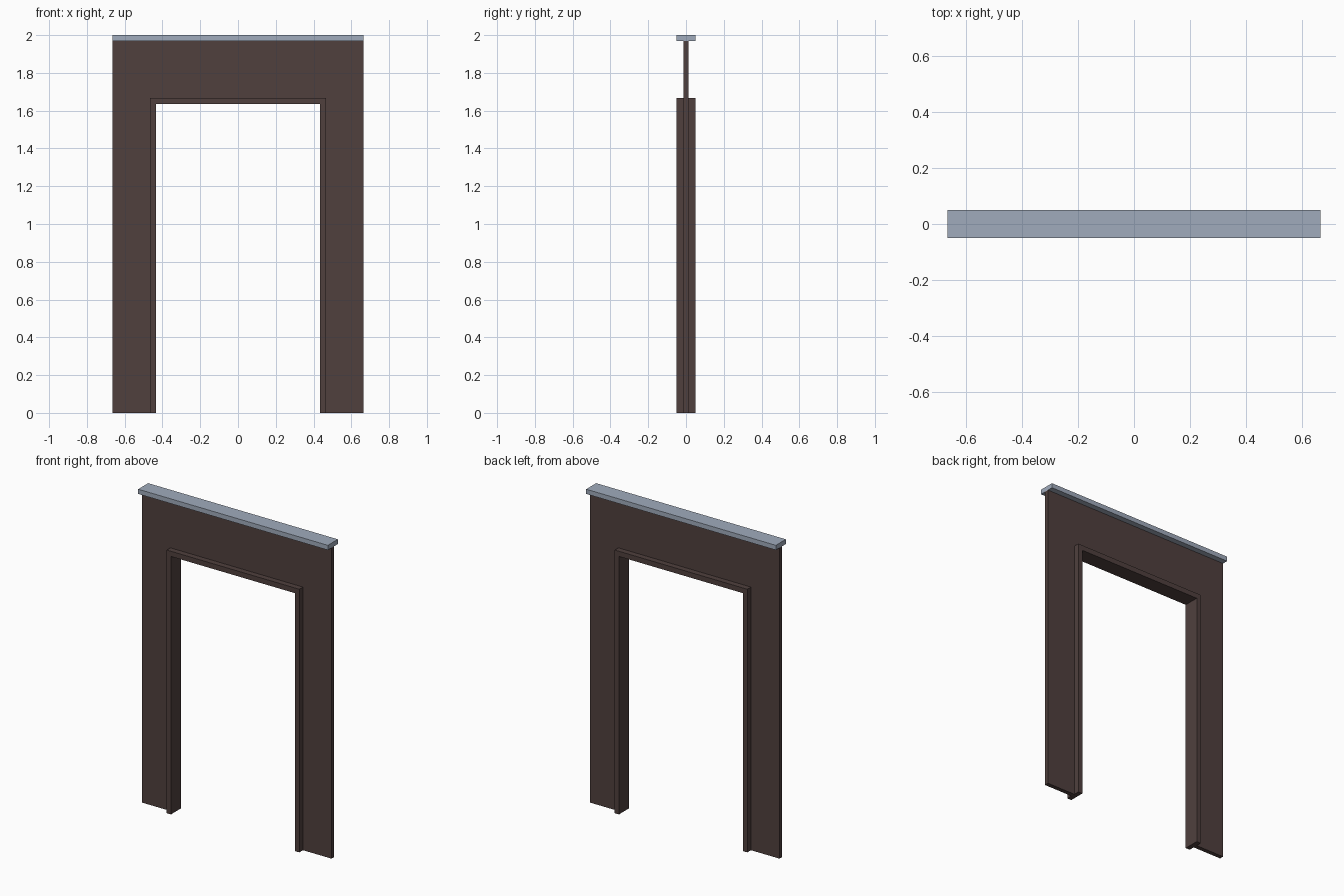
import bpy
import bmesh

cube = bpy.data.objects.get("Cube")
if cube:
    bpy.data.objects.remove(cube, do_unlink=True)


def make_material(name, color):
    mat = bpy.data.materials.new(name)
    mat.use_nodes = True
    mat.diffuse_color = color
    mat.node_tree.nodes["Principled BSDF"].inputs["Base Color"].default_value = color
    return mat


def extrude_profile(name, profile, depth, mat):
    """Extrude an (x, z) outline along y, centred on y = 0."""
    bm = bmesh.new()
    face = bm.faces.new([bm.verts.new((x, -depth / 2, z)) for x, z in profile])
    result = bmesh.ops.extrude_face_region(bm, geom=[face])
    verts = [v for v in result["geom"] if isinstance(v, bmesh.types.BMVert)]
    bmesh.ops.translate(bm, verts=verts, vec=(0, depth, 0))
    bmesh.ops.recalc_face_normals(bm, faces=bm.faces)
    mesh = bpy.data.meshes.new(name)
    bm.to_mesh(mesh)
    bm.free()
    mesh.materials.append(mat)
    obj = bpy.data.objects.new(name, mesh)
    bpy.context.collection.objects.link(obj)
    return obj


def arch(outer_x, outer_z, inner_x, inner_z):
    """Square-headed arch outline standing on z = 0."""
    half = [(inner_x, inner_z), (inner_x, 0), (outer_x, 0), (outer_x, outer_z)]
    return half + [(-x, z) for x, z in reversed(half)]


brown = make_material("dark brown", (0.080, 0.051, 0.048, 1))
grey = make_material("blue grey", (0.352, 0.407, 0.503, 1))

HALF_WIDTH, WALL_TOP = 0.665, 1.97
FRAME_X, FRAME_Z = 0.465, 1.668   # outside of the door frame
DOOR_X, DOOR_Z = 0.435, 1.635     # clear opening

# Thin wall panel around the doorway
extrude_profile("wall_panel", arch(HALF_WIDTH, WALL_TOP, FRAME_X, FRAME_Z), 0.027, brown)

# Deeper frame lining the opening
extrude_profile("door_frame", arch(FRAME_X, FRAME_Z, DOOR_X, DOOR_Z), 0.10, brown)

# Cap rail along the top of the wall
extrude_profile("top_rail", [(-HALF_WIDTH, WALL_TOP), (HALF_WIDTH, WALL_TOP),
                             (HALF_WIDTH, 2.0), (-HALF_WIDTH, 2.0)], 0.10, grey)
